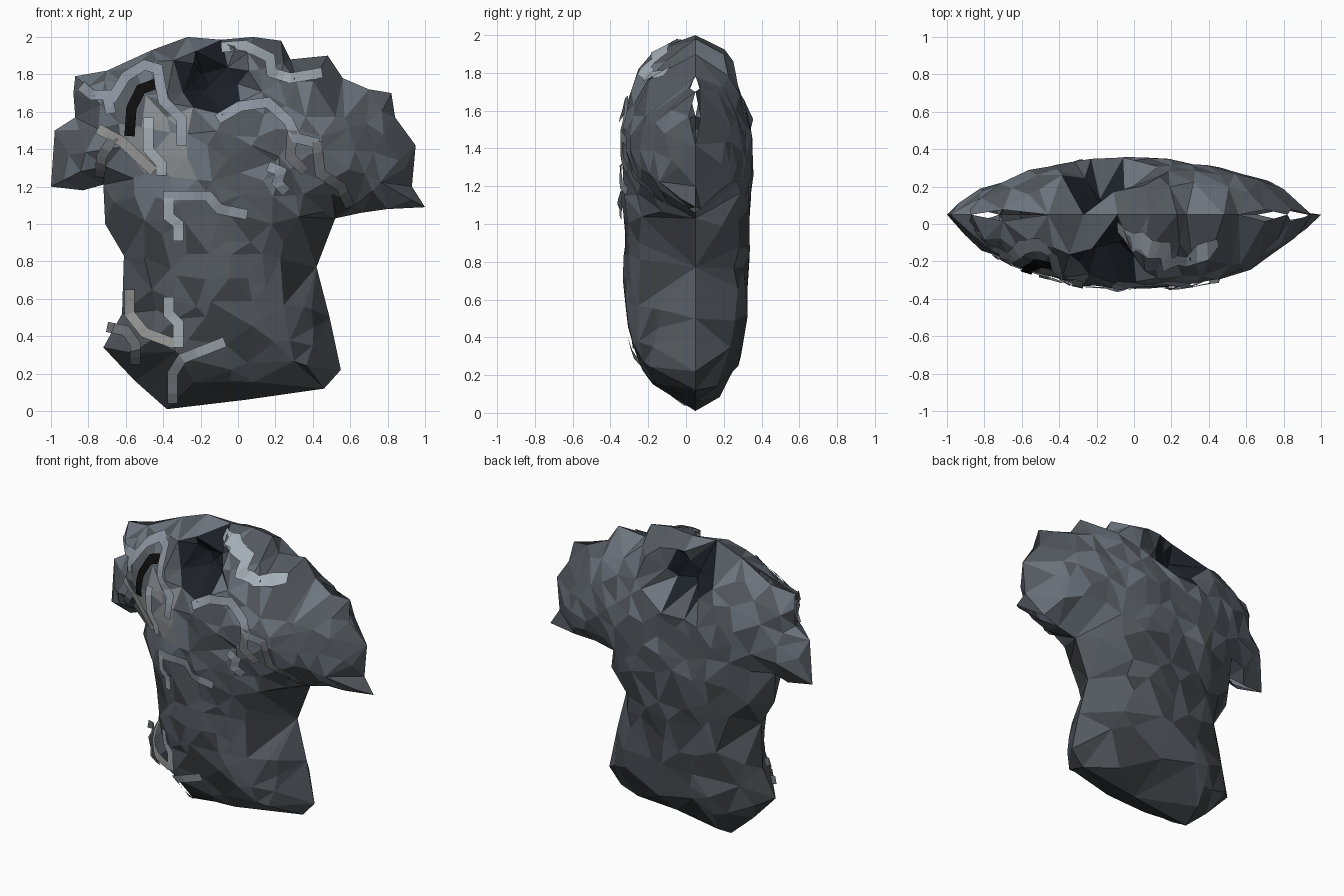
import bpy, bmesh, math, random
from mathutils import Vector
from mathutils.bvhtree import BVHTree
from mathutils.geometry import delaunay_2d_cdt, intersect_point_line

if "Cube" in bpy.data.objects:
    bpy.data.objects.remove(bpy.data.objects["Cube"])

SEAM = 0.05
OUTLINE = [Vector(p) for p in [
    (-.27, 2.0), (-.46, 1.93), (-.7, 1.82), (-.87, 1.79), (-.88, 1.7), (-.87, 1.57), (-.98, 1.5),
    (-1, 1.2), (-.83, 1.18), (-.72, 1.21), (-.71, 1), (-.61, .83), (-.62, .52),
    (-.72, .34), (-.55, .16), (-.38, .01), (.04, .06), (.46, .12), (.55, .22),
    (.49, .5), (.42, .77), (.52, 1.03), (.66, 1.06), (.8, 1.08), (1, 1.09), (.93, 1.2), (.95, 1.42),
    (.84, 1.57), (.82, 1.7), (.7, 1.72), (.56, 1.78), (.48, 1.9), (.28, 1.88), (.23, 1.98),
    (.08, 2), (-.09, 1.985)]]
N = len(OUTLINE)
OPEN = {2, 4, 8, 23, 27, 29}   # outline points where the seam gapes


def material(name, rgb):
    m = bpy.data.materials.new(name)
    m.diffuse_color = (*rgb, 1)
    m.use_nodes = True
    m.node_tree.nodes["Principled BSDF"].inputs["Base Color"].default_value = m.diffuse_color
    return m


SLATES = [material("slate_dark", (.05, .056, .063)), material("slate", (.09, .102, .117)),
          material("slate_blue", (.15, .175, .205)), material("pale_stone", (.25, .265, .275)),
          material("pit_black", (.012, .015, .022))]


def edge_distance(p):
    best = 9
    for i in range(N):
        a, b = OUTLINE[i], OUTLINE[(i + 1) % N]
        q, t = intersect_point_line(p, a, b)
        q = a if t < 0 else b if t > 1 else Vector((q[0], q[1]))
        best = min(best, (p - q).length)
    return best


def inside(p):
    hit = False
    for i in range(N):
        a, b = OUTLINE[i], OUTLINE[(i + 1) % N]
        if (a.y > p.y) != (b.y > p.y) and p.x < a.x + (p.y - a.y) * (b.x - a.x) / (b.y - a.y):
            hit = not hit
    return hit


def pit(p):
    # neck hollow: 1 at its centre, 0 outside
    r = math.hypot((p.x + .15) / .2, (p.y - 1.77) / .18)
    return max(0, 1 - r ** 2)


def bulge(p):
    d = min(edge_distance(p) / .47, 1)
    f = math.sqrt(1 - (1 - d) ** 2) * math.sqrt(max(0, 1 - (p.x / 1.05) ** 2))
    # slightly slimmer towards the hem
    f *= .9 + .1 * min(p.y / 1.1, 1)
    return f * (1 - .8 * pit(p))


def half_shell(bm, depth, step, seed):
    # one inflated, faceted side of the torso
    rng = random.Random(seed)
    pts = list(OUTLINE)
    for j in range(int(2 / step) + 2):
        for i in range(int(2 / step) + 2):
            p = Vector((-1 + (i + .5 * (j % 2)) * step + rng.uniform(-.4, .4) * step,
                        j * step + rng.uniform(-.4, .4) * step))
            # sparser facets on the belly
            if p.y < 1.1 and rng.random() < .35:
                continue
            if inside(p) and edge_distance(p) > .04:
                pts.append(p)
    # extra points sharpen the neck hollow
    pts += [Vector((-.16, 1.74)), Vector((-.19, 1.8))]
    co, _, faces, *_ = delaunay_2d_cdt(pts, [(i, (i + 1) % N) for i in range(N)], [], 1, 1e-5)
    verts = []
    for i, p in enumerate(co):
        f = .09 if i in OPEN else bulge(p)
        y = SEAM + depth * f * rng.uniform(.95, 1.03)
        verts.append(bm.verts.new((p.x, y, p.y)))
    for f in faces:
        face = bm.faces.new([verts[i] for i in (f if depth < 0 else reversed(f))])
        c = face.calc_center_median()
        m = rng.choice([0, 1, 1]) if c.z < 1.1 else rng.choice([1, 1, 2])
        if depth < 0 and math.hypot(c.x + .42, c.z - 1.38) < .22:
            m = rng.choice([2, 2, 3])
        if pit(Vector((c.x, c.z))) > .3:
            m = 4
        if c.z < .14:
            m = 0
        face.material_index = m


def finish(name, bm, mats):
    me = bpy.data.meshes.new(name)
    bm.to_mesh(me)
    ob = bpy.data.objects.new(name, me)
    bpy.context.collection.objects.link(ob)
    for m in mats:
        me.materials.append(m)
    return ob


# torso with short sleeves, front and back welded along the seam
bm = bmesh.new()
half_shell(bm, -.39, .115, 4)
half_shell(bm, .3, .13, 9)
bmesh.ops.remove_doubles(bm, verts=bm.verts, dist=.0005)
finish("torso", bm, SLATES)
tree = BVHTree.FromBMesh(bm)


def front_y(q, default):
    hit = tree.ray_cast(Vector((q.x, -2, q.y)), Vector((0, 1, 0)))[0]
    return hit.y if hit else default


def ribbon(name, path, mat, width=.055):
    # mitred strip laid just above the front surface
    pts = [Vector(p) for p in path]
    dirs = [(b - a).normalized() for a, b in zip(pts, pts[1:])]
    sides = []
    for i in range(len(pts)):
        last = dirs[min(i, len(dirs) - 1)]
        d = (dirs[max(i - 1, 0)] + last).normalized()
        sides.append(Vector((-d.y, d.x)) * width / 2 / max(.6, abs(d.dot(last))))
    b = bmesh.new()
    rows = []
    for i in range(len(dirs)):
        for s in range(3 + (i == len(dirs) - 1)):
            c, n = pts[i].lerp(pts[i + 1], s / 3), sides[i].lerp(sides[i + 1], s / 3)
            mid = front_y(c, SEAM - .05)
            row = []
            for q in (c - n, c + n):
                y = max(mid - .05, min(mid + .05, front_y(q, mid + .04)))
                row.append(b.verts.new((q.x, y - .02, q.y)))
            rows.append(row)
    for r, q in zip(rows, rows[1:]):
        b.faces.new((r[0], q[0], q[1], r[1]))
    finish(name, b, [mat])


STEEL = material("ribbon_steel", (.27, .3, .35))
PALE = material("ribbon_pale", (.38, .43, .47))
BEIGE = material("ribbon_beige", (.34, .34, .335))
GREY = material("ribbon_grey", (.17, .175, .19))
BLACK = material("ribbon_black", (.004, .004, .004))

# raised vein-like strips on the front
for name, mat, path in [
    ("collar_strip", PALE, [(-.09, 1.945), (.04, 1.955), (.17, 1.89), (.18, 1.81), (.28, 1.78), (.45, 1.81)]),
    ("chest_strip", STEEL, [(-.11, 1.56), (.01, 1.63), (.16, 1.65), (.27, 1.55), (.31, 1.46), (.43, 1.43)]),
    ("chest_branch", GREY, [(.29, 1.5), (.28, 1.36), (.36, 1.28)]),
    ("sleeve_branch", GREY, [(.42, 1.44), (.44, 1.27), (.55, 1.2), (.6, 1.09)]),
    ("chest_tick", STEEL, [(.16, 1.31), (.23, 1.28), (.21, 1.22), (.26, 1.17)]),
    ("rib_strip", STEEL, [(-.4, 1.15), (-.16, 1.15), (-.1, 1.08), (.05, 1.05)]),
    ("rib_branch", PALE, [(-.37, 1.14), (-.37, 1.04), (-.32, 1), (-.32, .91)]),
    ("sleeve_strip", STEEL, [(-.84, 1.74), (-.78, 1.69), (-.7, 1.69), (-.68, 1.59)]),
    ("shoulder_arch", STEEL, [(-.68, 1.66), (-.6, 1.79), (-.5, 1.85), (-.43, 1.83), (-.4, 1.66),
                              (-.3, 1.56), (-.3, 1.42)]),
    ("dark_arch", BLACK, [(-.58, 1.47), (-.57, 1.62), (-.52, 1.72), (-.44, 1.75)]),
    ("armpit_strip", PALE, [(-.48, 1.57), (-.48, 1.4), (-.41, 1.32), (-.41, 1.26)]),
    ("arm_strip", BEIGE, [(-.75, 1.51), (-.62, 1.44), (-.45, 1.28)]),
    ("arm_branch", GREY, [(-.66, 1.47), (-.73, 1.36), (-.74, 1.25)]),
    ("hip_strip", BEIGE, [(-.58, .65), (-.58, .52), (-.5, .42), (-.34, .36)]),
    ("hip_tick", PALE, [(-.37, .61), (-.37, .52), (-.32, .47), (-.32, .34)]),
    ("hip_branch", GREY, [(-.7, .45), (-.6, .43), (-.55, .36), (-.55, .25)]),
    ("hem_strip", PALE, [(-.07, .37), (-.3, .28), (-.35, .2), (-.35, .04)]),
]:
    ribbon(name, path, mat)
bm.free()
